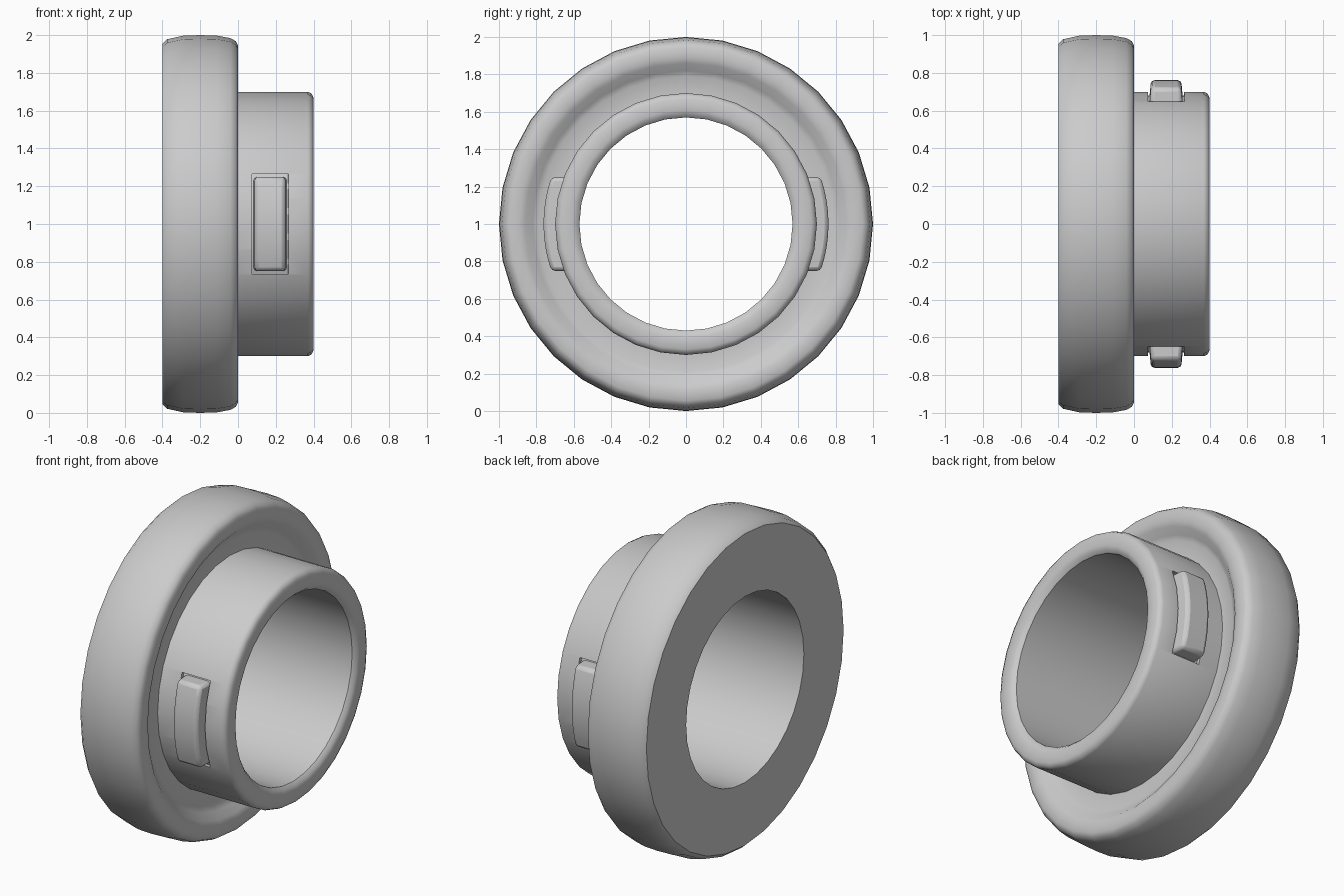
import bpy, bmesh, math

if "Cube" in bpy.data.objects:
    bpy.data.objects.remove(bpy.data.objects["Cube"])

SEG = 32


def make_object(name, bm):
    bmesh.ops.recalc_face_normals(bm, faces=bm.faces)
    me = bpy.data.meshes.new(name)
    bm.to_mesh(me)
    bm.free()
    ob = bpy.data.objects.new(name, me)
    bpy.context.collection.objects.link(ob)
    return ob


def activate(ob):
    bpy.ops.object.select_all(action='DESELECT')
    ob.select_set(True)
    bpy.context.view_layer.objects.active = ob


def lathe(name, profile):
    """Revolve a closed (x, radius) profile around the x axis at z = 1."""
    bm = bmesh.new()
    rings = []
    for i in range(SEG):
        a = 2 * math.pi * i / SEG
        rings.append([bm.verts.new((x, r * math.sin(a), 1 + r * math.cos(a)))
                      for x, r in profile])
    n = len(profile)
    for i in range(SEG):
        p, q = rings[i], rings[(i + 1) % SEG]
        for j in range(n):
            k = (j + 1) % n
            bm.faces.new((p[j], p[k], q[k], q[j]))
    return make_object(name, bm)


def curved_block(name, side, half_z, r_in, r_out, half_in, half_out, cx=0.17):
    """Block whose inner and outer faces follow the collar's curve."""
    bm = bmesh.new()
    rows = []
    steps = 8
    for i in range(steps + 1):
        z = -half_z + 2 * half_z * i / steps
        yi, yo = (side * math.sqrt(r * r - z * z) for r in (r_in, r_out))
        rows.append([bm.verts.new(c) for c in (
            (cx - half_in, yi, 1 + z), (cx - half_out, yo, 1 + z),
            (cx + half_out, yo, 1 + z), (cx + half_in, yi, 1 + z))])
    for p, q in zip(rows, rows[1:]):
        for j in range(4):
            k = (j + 1) % 4
            bm.faces.new((p[j], p[k], q[k], q[j]))
    bm.faces.new(rows[0])
    bm.faces.new(rows[-1])
    return make_object(name, bm)


# Flange, recessed face, collar and bore in one profile
ring = lathe("flanged_collar", [
    (-0.40, 0.57), (-0.40, 0.955), (-0.375, 0.978), (-0.29, 0.997),
    (-0.20, 1.0), (-0.11, 0.997), (-0.04, 0.984), (-0.012, 0.968),
    (0.0, 0.945), (0.0, 0.89), (-0.01, 0.86), (-0.042, 0.82),
    (-0.055, 0.79), (-0.055, 0.70), (0.37, 0.70), (0.39, 0.69),
    (0.40, 0.67), (0.40, 0.61), (0.393, 0.587), (0.375, 0.57)])

for label, side in (("front", -1), ("back", 1)):
    # Shallow groove around the lug
    cutter = curved_block(label + "_groove_cutter", side, 0.265, 0.68, 0.85, 0.095, 0.105)
    cutter.hide_render = True
    mod = ring.modifiers.new("groove", 'BOOLEAN')
    mod.operation = 'DIFFERENCE'
    mod.solver = 'EXACT'
    mod.object = cutter
    activate(ring)
    bpy.ops.object.modifier_apply(modifier=mod.name)
    bpy.data.objects.remove(cutter)

    # Raised locking lug
    lug = curved_block(label + "_lug", side, 0.25, 0.62, 0.762, 0.093, 0.08)
    bev = lug.modifiers.new("bevel", 'BEVEL')
    bev.width = 0.02
    bev.segments = 2
    bev.limit_method = 'ANGLE'
    bev.angle_limit = math.radians(40)
    activate(lug)
    bpy.ops.object.shade_smooth_by_angle(angle=math.radians(35))

activate(ring)
bpy.ops.object.shade_smooth_by_angle(angle=math.radians(40))
